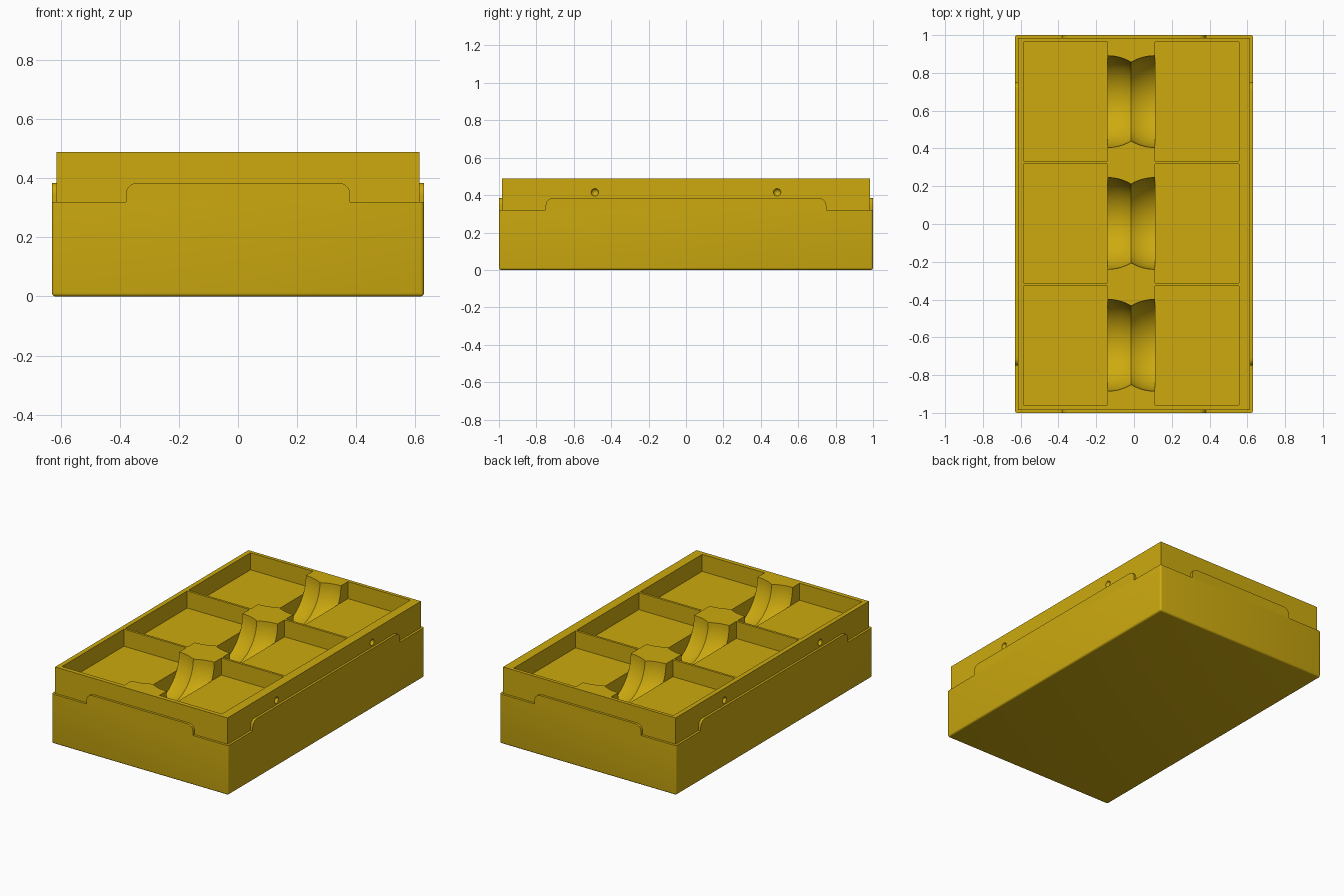
import bpy, bmesh, math
from mathutils import Matrix

if "Cube" in bpy.data.objects:
    bpy.data.objects.remove(bpy.data.objects["Cube"])

gold = bpy.data.materials.new("gold_yellow")
gold.diffuse_color = (0.61, 0.402, 0.0048, 1)
gold.use_nodes = True
gold.node_tree.nodes["Principled BSDF"].inputs["Base Color"].default_value = gold.diffuse_color


def finish(name, bm):
    bmesh.ops.recalc_face_normals(bm, faces=bm.faces[:])
    mesh = bpy.data.meshes.new(name)
    bm.to_mesh(mesh)
    bm.free()
    mesh.materials.append(gold)
    ob = bpy.data.objects.new(name, mesh)
    bpy.context.collection.objects.link(ob)
    return ob


def block(name, lo, hi, bevel=0):
    """Box between two corners; a bevel rounds every edge except the top rim."""
    bm = bmesh.new()
    bmesh.ops.create_cube(bm, size=1)
    for v in bm.verts:
        v.co = [(a + b) / 2 + c * (b - a) for a, b, c in zip(lo, hi, v.co)]
    if bevel:
        edges = [e for e in bm.edges if any(v.co.z < hi[2] - 1e-4 for v in e.verts)]
        bmesh.ops.bevel(bm, geom=edges, offset=bevel, segments=4, profile=0.5,
                        affect='EDGES')
    return finish(name, bm)


def cut(target, cutter):
    mod = target.modifiers.new("cut", 'BOOLEAN')
    mod.operation = 'DIFFERENCE'
    mod.solver = 'EXACT'
    mod.object = cutter
    bpy.context.view_layer.objects.active = target
    bpy.ops.object.modifier_apply(modifier=mod.name)
    bpy.data.objects.remove(cutter)


def smooth(ob):
    bpy.ops.object.select_all(action='DESELECT')
    ob.select_set(True)
    bpy.context.view_layer.objects.active = ob
    bpy.ops.object.shade_smooth_by_angle(angle=math.radians(30))


def scoop(yc, zc, x0, x1, radius):
    """Two ball-shaped lobes meeting in a ridge midway between x0 and x1."""
    bm = bmesh.new()
    steps, sides = 16, 64
    rings = []
    for i in range(steps + 1):
        x = x0 + (x1 - x0) * i / steps
        r = math.sqrt(radius ** 2 - min(x - x0, x1 - x) ** 2)
        rings.append([bm.verts.new((x, yc + r * math.cos(2 * math.pi * j / sides),
                                    zc + r * math.sin(2 * math.pi * j / sides)))
                      for j in range(sides)])
    for a, b in zip(rings, rings[1:]):
        for j in range(sides):
            k = (j + 1) % sides
            bm.faces.new((a[j], a[k], b[k], b[j]))
    bm.faces.new(rings[0])
    bm.faces.new(rings[-1])
    return finish("scoop_cutter", bm)


def tab(name, half, face, turn):
    """Raised lip with rounded upper corners, standing on the box rim."""
    r, z0, z1 = 0.04, 0.32, 0.385
    arc = [(half - r + r * math.cos(t * math.pi / 16),
            z1 - r + r * math.sin(t * math.pi / 16)) for t in range(9)]
    outline = [(half, z0)] + arc + [(-u, z) for u, z in reversed(arc)] + [(-half, z0)]
    bm = bmesh.new()
    f = bm.faces.new([bm.verts.new((u, -face, z)) for u, z in outline])
    ext = bmesh.ops.extrude_face_region(bm, geom=[f])
    for v in ext['geom']:
        if isinstance(v, bmesh.types.BMVert):
            v.co.y += 0.025
    bm.transform(Matrix.Rotation(math.radians(turn), 4, 'Z'))
    smooth(finish(name, bm))


# Outer box, hollowed to receive the tray
box = block("outer_box", (-0.63, -1, 0), (0.63, 1, 0.32), 0.012)
cut(box, block("cavity", (-0.5, -0.94, 0.1), (0.5, 0.94, 0.5)))
smooth(box)

# Rim tabs on all four sides
for side, half, face, turn in (("front", 0.38, 1, 0), ("right", 0.75, 0.63, 90),
                               ("back", 0.38, 1, 180), ("left", 0.75, 0.63, 270)):
    tab(side + "_tab", half, face, turn)

# Inner tray with two columns of three compartments
TOP, FLOOR = 0.49, 0.38
X_IN = (-0.14, 0.11)
tray = block("inner_tray", (-0.615, -0.985, 0.11), (0.615, 0.985, TOP))
for row in (-1, 0, 1):
    y = 0.645 * row + 0.003
    for x0, x1 in ((-0.585, X_IN[0]), (X_IN[1], 0.555)):
        cut(tray, block("pocket", (x0, y - 0.315, FLOOR), (x1, y + 0.315, 0.7)))

# Finger scoops through the central spine
for row in (-1, 0, 1):
    cut(tray, scoop(0.645 * row + 0.003, TOP, *X_IN, 0.243))

# Round dimples on the long sides
for sx in (-1, 1):
    for sy in (-1, 1):
        bm = bmesh.new()
        bmesh.ops.create_uvsphere(bm, u_segments=24, v_segments=12, radius=0.02)
        bm.transform(Matrix.Translation((sx * 0.615, sy * 0.487, 0.415)))
        cut(tray, finish("dimple_cutter", bm))
smooth(tray)
